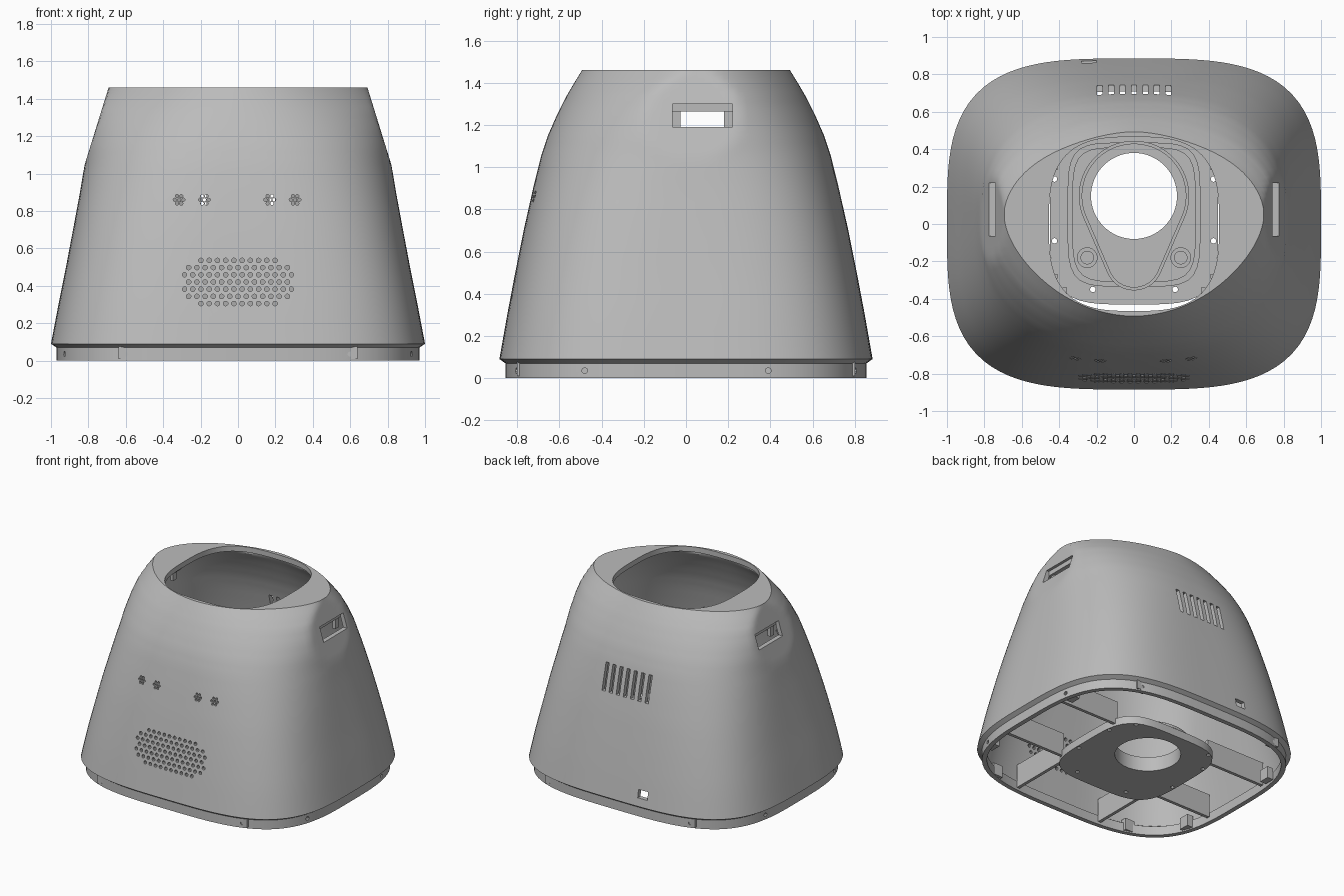
import bpy, bmesh, math
from mathutils import Matrix, Vector

cube = bpy.data.objects.get("Cube")
if cube:
    bpy.data.objects.remove(cube, do_unlink=True)

grey = bpy.data.materials.new("matte grey")
grey.use_nodes = True
grey.diffuse_color = (0.5, 0.5, 0.5, 1)
grey.node_tree.nodes["Principled BSDF"].inputs["Base Color"].default_value = (0.5, 0.5, 0.5, 1)


def make(name, bm):
    bmesh.ops.recalc_face_normals(bm, faces=bm.faces)
    mesh = bpy.data.meshes.new(name)
    bm.to_mesh(mesh)
    bm.free()
    mesh.materials.append(grey)
    obj = bpy.data.objects.new(name, mesh)
    bpy.context.collection.objects.link(obj)
    return obj


def activate(obj):
    bpy.ops.object.select_all(action='DESELECT')
    obj.select_set(True)
    bpy.context.view_layer.objects.active = obj


def smooth(obj):
    activate(obj)
    bpy.ops.object.shade_smooth_by_angle(angle=math.radians(30))


def cut(obj, cutter):
    mod = obj.modifiers.new("cut", 'BOOLEAN')
    mod.operation = 'DIFFERENCE'
    mod.solver = 'EXACT'
    mod.object = cutter
    activate(obj)
    bpy.ops.object.modifier_apply(modifier=mod.name)


def add_box(bm, lo, hi):
    lo, hi = Vector(lo), Vector(hi)
    m = Matrix.Translation((lo + hi) / 2) @ Matrix.Diagonal((*(hi - lo), 1))
    bmesh.ops.create_cube(bm, size=1, matrix=m)


def add_cyl(bm, centre, r, depth, axis='Z', segs=10):
    turn = {'X': Matrix.Rotation(math.pi / 2, 4, 'Y'),
            'Y': Matrix.Rotation(math.pi / 2, 4, 'X'), 'Z': Matrix()}[axis]
    bmesh.ops.create_cone(bm, cap_ends=True, segments=segs, radius1=r, radius2=r,
                          depth=depth, matrix=Matrix.Translation(centre) @ turn)


def prism(name, pts, z0, z1):
    bm = bmesh.new()
    low = [bm.verts.new((x, y, z0)) for x, y in pts]
    high = [bm.verts.new((x, y, z1)) for x, y in pts]
    bm.faces.new(low)
    bm.faces.new(high)
    for i in range(len(pts)):
        j = (i + 1) % len(pts)
        bm.faces.new((low[i], low[j], high[j], high[i]))
    return make(name, bm)


def oval(angle, a, b, n):
    """Radius of a superellipse at an angle."""
    return (abs(math.cos(angle) / a) ** n + abs(math.sin(angle) / b) ** n) ** (-1 / n)


# Shell: height, half width, half depth
PROFILE = [(.09, 1.0, .885), (.3, .96, .848), (.5, .92, .81), (.7, .882, .77),
           (.9, .845, .725), (1.05, .82, .688), (1.15, .81, .655), (1.25, .795, .611),
           (1.34, .772, .565), (1.4, .738, .53), (1.46, .695, .493)]
N = 128
TOP, WALL = 1.46, .035
angles = [2 * math.pi * i / N for i in range(N)]


def opening(angle):
    return oval(angle, .455, .465, 3)


def section(z, a, b, inner):
    t = (z - .09) / (TOP - .09)
    ring = []
    for ang in angles:
        r = oval(ang, a, b, 3.4 - 1.6 * t * t)
        # flat facet over each side handle
        r = min(r, (.692 + .31 * (TOP - z)) / max(abs(math.cos(ang)), .01))
        if inner:
            r = max(r - WALL, opening(ang) + .02)
        shift = .05 * t * t * math.cos(ang) ** 4
        ring.append((r * math.cos(ang), r * math.sin(ang) + shift, z))
    return ring


def plain_ring(fn, z):
    return [(fn(a) * math.cos(a), fn(a) * math.sin(a), z) for a in angles]


levels = [PROFILE[0]]
for p, q in zip(PROFILE, PROFILE[1:]):
    levels += [tuple(u + (v - u) * k / 3 for u, v in zip(p, q)) for k in (1, 2, 3)]


def rim(a):
    return oval(a, .97, .857, 3.4)


rings = [plain_ring(rim, 0), plain_ring(rim, .07)]
rings += [section(*lv, False) for lv in levels]
rings += [plain_ring(opening, TOP), plain_ring(opening, TOP - .04)]
rings += [section(*lv, True) for lv in reversed(levels) if lv[0] < TOP - .035]
rings += [plain_ring(lambda a: rim(a) - WALL, .07), plain_ring(lambda a: rim(a) - WALL, 0)]
bm = bmesh.new()
loops = [[bm.verts.new(p) for p in ring] for ring in rings]
for k, loop in enumerate(loops):
    nxt = loops[(k + 1) % len(loops)]
    for i in range(N):
        j = (i + 1) % N
        bm.faces.new((loop[i], loop[j], nxt[j], nxt[i]))
shell = make("shell", bm)

# All openings through the shell
bm = bmesh.new()
for row, count in enumerate((10, 13, 14, 13, 14, 13, 10)):      # speaker grille
    for i in range(count):
        add_cyl(bm, ((i - (count - 1) / 2) * .044, -.85, .305 + row * .0385), .0125, .3, 'Y')
for x in (-.315, -.18, .17, .305):                               # sensor clusters
    add_cyl(bm, (x, -.73, .86), .009, .3, 'Y', 8)
    for i in range(6):
        a = i * math.pi / 3
        add_cyl(bm, (x + .023 * math.cos(a), -.73, .86 + .023 * math.sin(a)), .009, .3, 'Y', 8)
for i in range(-3, 4):                                           # rear vents
    add_box(bm, (i * .061 - .014, .55, .82), (i * .061 + .014, .9, 1.02))
add_box(bm, (-.28, .7, .15), (-.2, 1, .21))                      # cable notch
for s in (-1, 1):
    add_box(bm, (s * .75 - .15, -.065, 1.19), (s * .75 + .15, .22, 1.3))   # handle slots
    for x in (-.6, .6):                                          # rim screw holes
        add_cyl(bm, (x, s * .83, .035), .014, .2, 'Y')
    for y in (-.48, .39):
        add_cyl(bm, (s * .94, y, .035), .014, .2, 'X')
cutter = make("shell_cutter", bm)
cut(shell, cutter)
bpy.data.objects.remove(cutter, do_unlink=True)
smooth(shell)

# Floor plate with raised pad and teardrop collar
def plate_outline(a, b, cy, n, count=64):
    pts = []
    for i in range(count):
        t = 2 * math.pi * i / count
        r = oval(t, a, b, n)
        pts.append((r * math.cos(t), cy + r * math.sin(t)))
    return pts


def teardrop(grow):
    pts = []
    for i in range(64):
        t = 2 * math.pi * (i + .5) / 64
        cy, r = max(((.15, .28 + grow), (-.2, .14 + grow)),
                    key=lambda c: c[0] * math.sin(t) + c[1])
        pts.append((r * math.cos(t), cy + r * math.sin(t)))
    return pts


parts = [prism("floor_plate", plate_outline(.45, .45, .02, 4), 0, .06),
         prism("floor_pad", plate_outline(.355, .385, .05, 5), .055, .075),
         prism("floor_pad_step", plate_outline(.33, .36, .05, 5), .07, .085),
         prism("teardrop_collar", teardrop(.015), .08, .1),
         prism("teardrop_top", teardrop(0), .09, .11)]
bm = bmesh.new()
add_cyl(bm, (0, .15, .05), .23, .4, 'Z', 64)
for s in (-1, 1):
    for x, y in ((.33, .415), (.22, -.35), (.425, .24), (.425, -.09)):
        add_cyl(bm, (s * x, y, .05), .015, .4)
cutter = make("floor_cutter", bm)
for part in parts:
    cut(part, cutter)
    smooth(part)
bpy.data.objects.remove(cutter, do_unlink=True)

# Mirrored inner parts
for s, side in ((1, "left"), (-1, "right")):
    bm = bmesh.new()
    add_cyl(bm, (s * .25, -.18, .12), .055, .08, 'Z', 32)
    add_cyl(bm, (s * .25, -.18, .17), .036, .04, 'Z', 32)
    smooth(make(side + "_post", bm))

    # handle slot brackets and roof
    bm = bmesh.new()
    for y in (-.065, .18):
        add_box(bm, (s * .69 - .012, y, 1.18), (s * .69 + .012, y + .04, 1.27))
    add_box(bm, (s * .68 - .04, -.075, 1.265), (s * .68 + .04, .23, 1.3))
    make(side + "_handle_bracket", bm)

    # ribs holding the floor plate
    bm = bmesh.new()
    add_box(bm, (s * .37 - .012, -.815, .02), (s * .37 + .012, -.34, .2))
    for y in (-.28, .3):
        add_box(bm, (s * .66 - .25, y - .012, .02), (s * .66 + .25, y + .012, .2))
    make(side + "_floor_ribs", bm)

    # screw tabs behind the rim
    bm = bmesh.new()
    for y in (-.48, .39):
        add_box(bm, (s * .88 - .025, y - .04, .01), (s * .88 + .025, y + .04, .1))
    for y in (-.78, .78):
        add_box(bm, (s * .6 - .04, y - .022, .01), (s * .6 + .04, y + .022, .1))
    make(side + "_screw_tabs", bm)
